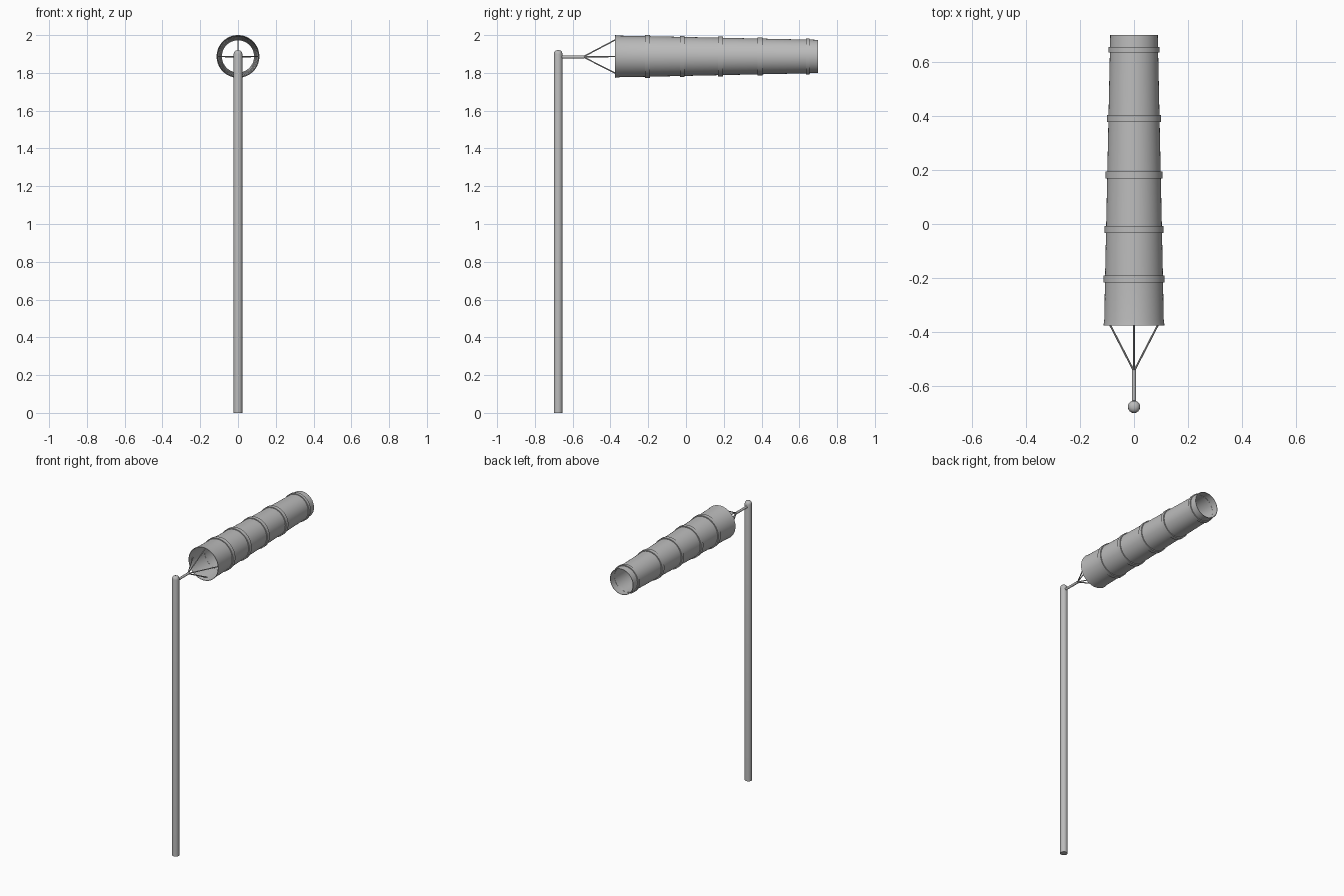
import bpy, bmesh, math
from mathutils import Vector, Matrix

if "Cube" in bpy.data.objects:
    bpy.data.objects.remove(bpy.data.objects["Cube"])

grey = bpy.data.materials.new("light_grey")
grey.diffuse_color = (0.5, 0.5, 0.5, 1)
grey.use_nodes = True
grey.node_tree.nodes["Principled BSDF"].inputs["Base Color"].default_value = grey.diffuse_color

POLE_Y, AXIS_Z = -0.677, 1.887
R0, R1, Y0, Y1 = 0.111, 0.088, -0.376, 0.70


def lathe(name, profile, matrix, sides=48, closed=False):
    """Spin (radius, height) points about local z."""
    bm = bmesh.new()
    rings = []
    for r, h in profile:
        rings.append([bm.verts.new((r * math.cos(2 * math.pi * i / sides),
                                    r * math.sin(2 * math.pi * i / sides), h))
                      for i in range(sides)])
    pairs = list(zip(rings, rings[1:]))
    if closed:
        pairs.append((rings[-1], rings[0]))
    for a, b in pairs:
        for i in range(sides):
            j = (i + 1) % sides
            bm.faces.new((a[i], a[j], b[j], b[i]))
    if not closed:
        bm.faces.new(rings[0][::-1])
        bm.faces.new(rings[-1])
    bmesh.ops.recalc_face_normals(bm, faces=bm.faces)
    bm.transform(matrix)
    me = bpy.data.meshes.new(name)
    bm.to_mesh(me)
    bm.free()
    me.materials.append(grey)
    ob = bpy.data.objects.new(name, me)
    bpy.context.collection.objects.link(ob)
    bpy.context.view_layer.objects.active = ob
    bpy.ops.object.select_all(action='DESELECT')
    ob.select_set(True)
    bpy.ops.object.shade_smooth_by_angle(angle=math.radians(35))
    return ob


def rod(name, a, b, r, sides=12):
    a, b = Vector(a), Vector(b)
    d = b - a
    m = Matrix.Translation(a) @ d.to_track_quat('Z', 'Y').to_matrix().to_4x4()
    return lathe(name, [(r, 0), (r, d.length)], m, sides)


# local z -> world y, on the sock axis
along_y = Matrix.Translation((0, 0, AXIS_Z)) @ Matrix.Rotation(-math.pi / 2, 4, 'X')


def sock_r(y):
    return R0 + (R1 - R0) * (y - Y0) / (Y1 - Y0)


# pole with domed top
lathe("pole", [(0.023, 0), (0.023, 1.900), (0.021, 1.910), (0.015, 1.917), (0.006, 1.920)],
      Matrix.Translation((0, POLE_Y, 0)), 24)

# swivel arm and four bridle cords
rod("swivel_arm", (0, POLE_Y, AXIS_Z - 0.003), (0, -0.54, AXIS_Z - 0.003), 0.008)
for k in range(4):
    a = k * math.pi / 2
    rod("bridle_cord", (0, -0.545, AXIS_Z - 0.002),
        (0.107 * math.cos(a), -0.338, AXIS_Z + 0.107 * math.sin(a)), 0.0035, 8)

# tapered fabric tube, open at both ends, with a flared mouth
outer = [(0.113, Y0), (0.110, -0.352), (sock_r(-0.2), -0.2), (R1, Y1)]
inner = [(r - 0.003, y) for r, y in reversed(outer)]
lathe("wind_sock", outer + inner, along_y, 64, closed=True)

# reinforcing bands
for y in (-0.203, -0.02, 0.182, 0.391, 0.645):
    r, w = sock_r(y), 0.013 if y < 0.6 else 0.010
    lathe("sock_band", [(r - 0.004, y - w), (r + 0.006, y - w),
                        (r + 0.006, y + w), (r - 0.004, y + w)],
          along_y, 64, closed=True)
